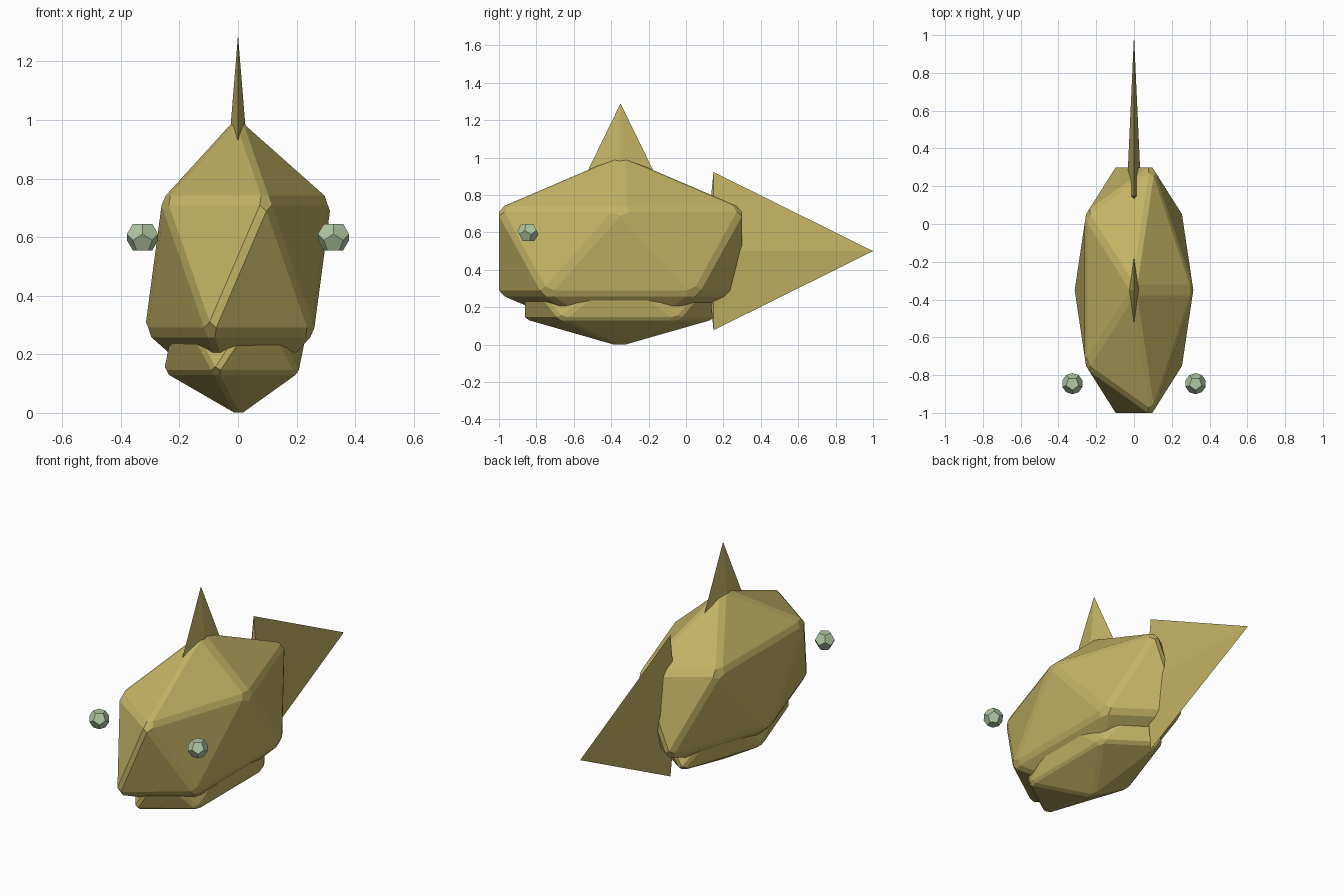
import bpy, bmesh
from math import radians
from mathutils import Matrix, Vector

if "Cube" in bpy.data.objects:
    bpy.data.objects.remove(bpy.data.objects["Cube"])


def material(name, rgb):
    m = bpy.data.materials.new(name)
    m.diffuse_color = (*rgb, 1)
    m.use_nodes = True
    m.node_tree.nodes["Principled BSDF"].inputs["Base Color"].default_value = m.diffuse_color
    return m


gold = material("dull gold", (0.55, 0.45, 0.13))
green = material("pale green", (0.44, 0.58, 0.37))


def finish(bm, name, mat):
    bmesh.ops.recalc_face_normals(bm, faces=bm.faces)
    mesh = bpy.data.meshes.new(name)
    bm.to_mesh(mesh)
    bm.free()
    mesh.materials.append(mat)
    obj = bpy.data.objects.new(name, mesh)
    bpy.context.collection.objects.link(obj)
    return obj


def bevelled_gem(name, center, half):
    """Bevelled icosahedron stretched to the given half sizes."""
    bm = bmesh.new()
    bmesh.ops.create_icosphere(bm, subdivisions=1, radius=1)
    bmesh.ops.bevel(bm, geom=bm.edges[:], offset=0.04, segments=1,
                    affect='EDGES', profile=0.5)
    size = [max(abs(v.co[i]) for v in bm.verts) for i in range(3)]
    for v in bm.verts:
        v.co = Vector([center[i] + v.co[i] * half[i] / size[i] for i in range(3)])
    return finish(bm, name, gold)


def spike(name, tip, base, rim, cap):
    """Four-sided spike: tip, rim offsets around the base, inner cap point."""
    bm = bmesh.new()
    b = Vector(base)
    ring = [bm.verts.new(b + s * Vector(r)) for s in (1, -1) for r in rim]
    for end in (bm.verts.new(tip), bm.verts.new(cap)):
        for i in range(4):
            bm.faces.new((ring[i], ring[(i + 1) % 4], end))
    return finish(bm, name, gold)


def eye(name, x):
    """Dodecahedron: hull of the face centres of an icosahedron."""
    ico = bmesh.new()
    bmesh.ops.create_icosphere(ico, subdivisions=1, radius=1)
    bm = bmesh.new()
    for f in ico.faces:
        bm.verts.new(f.calc_center_median().normalized() * 0.057)
    ico.free()
    bmesh.ops.convex_hull(bm, input=bm.verts[:])
    bmesh.ops.dissolve_limit(bm, angle_limit=radians(5),
                             verts=bm.verts[:], edges=bm.edges[:])
    bm.transform(Matrix.Translation((x, -0.845, 0.6)) @ Matrix.Rotation(radians(90), 4, 'Z'))
    return finish(bm, name, green)


# Body and the smaller lower jaw set into it
bevelled_gem("body", (0, -0.35, 0.5), (0.314, 0.65, 0.488))
bevelled_gem("lower_jaw", (0, -0.355, 0.255), (0.25, 0.505, 0.253))

# Thin diamond-section fins
spike("top_fin", (0, -0.35, 1.29), (0, -0.35, 0.86),
      [(0.035, 0, 0), (0, 0.209, 0)], (0, -0.35, 0.85))
spike("tail_fin", (0, 1.0, 0.5), (0, 0.147, 0.5),
      [(0.039, 0, 0), (0, 0, 0.423)], (0, 0.105, 0.5))

# Eyes
for side, sx in (("left", -1), ("right", 1)):
    eye(side + "_eye", sx * 0.326)
